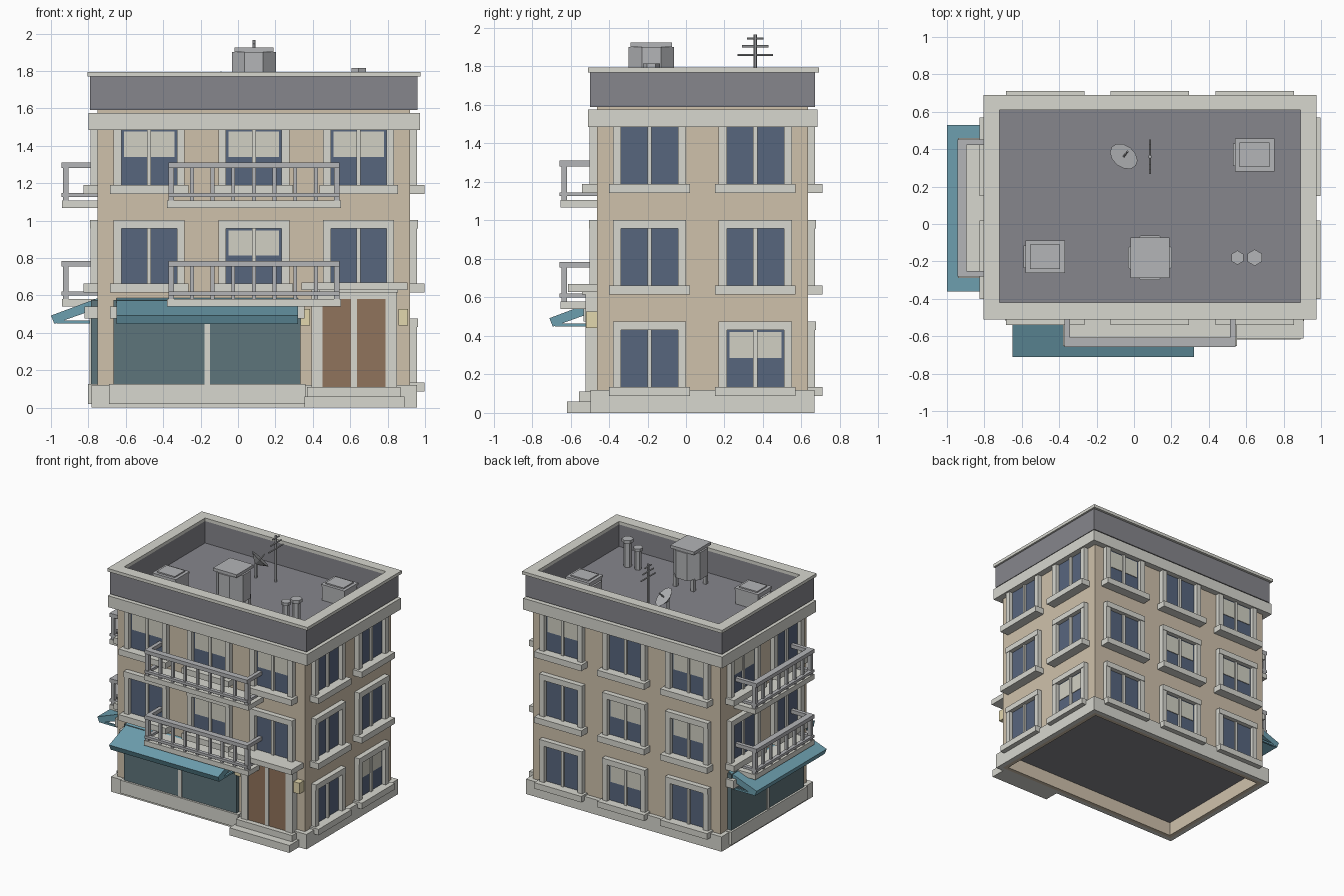
import bpy, bmesh
from math import pi, cos, sin
from mathutils import Matrix, Vector

if "Cube" in bpy.data.objects:
    bpy.data.objects.remove(bpy.data.objects["Cube"])

def mat(name, r, g, b):
    m = bpy.data.materials.new(name)
    m.diffuse_color = [(c / 255) ** 2.2 for c in (r, g, b)] + [1]
    m.use_nodes = True
    m.node_tree.nodes["Principled BSDF"].inputs["Base Color"].default_value = m.diffuse_color
    return m

WALL = mat("wall_tan", 206, 192, 170)
TRIM = mat("trim_stone", 214, 214, 206)
DARK = mat("roof_grey", 133, 133, 139)
GLASS = mat("window_glass", 88, 102, 125)
SHOP = mat("shop_glass", 94, 116, 122)
TEAL = mat("awning_teal", 108, 157, 173)
WOOD = mat("door_wood", 143, 115, 92)
CREAM = mat("blind_cream", 208, 207, 194)
LAMP = mat("lamp_yellow", 226, 214, 172)
METAL = mat("metal_grey", 178, 179, 182)

X0, X1, Y0, Y1 = -0.75, 0.92, -0.463, 0.633   # outer wall faces
parts = {}

def bm_for(name, material):
    if name not in parts:
        parts[name] = (bmesh.new(), material)
    return parts[name][0]

def box(name, material, x, y, z):
    bm = bm_for(name, material)
    c = Vector([(a + b) / 2 for a, b in (x, y, z)])
    s = Vector([abs(b - a) for a, b in (x, y, z)])
    bmesh.ops.create_cube(bm, size=1, matrix=Matrix.Translation(c) @ Matrix.Diagonal((*s, 1)))

def place(side, u, d):
    """Point on a facade: u runs along it, d is the distance out from the wall."""
    return {"front": (u, Y0 - d), "back": (u, Y1 + d),
            "right": (X1 + d, u), "left": (X0 - d, u)}[side]

def fbox(name, material, side, u, d, z):
    a, b = place(side, u[0], d[0]), place(side, u[1], d[1])
    box(f"{side}_{name}", material, (a[0], b[0]), (a[1], b[1]), z)

def ring(name, material, o, i, z):
    box(name, material, (o[0], o[1]), (o[2], i[2]), z)
    box(name, material, (o[0], o[1]), (i[3], o[3]), z)
    box(name, material, (o[0], i[0]), (i[2], i[3]), z)
    box(name, material, (i[1], o[1]), (i[2], i[3]), z)

def rod(name, material, a, b, r, n=6, r2=None):
    a, b = Vector(a), Vector(b)
    rot = (b - a).to_track_quat('Z', 'Y').to_matrix().to_4x4()
    bmesh.ops.create_cone(bm_for(name, material), cap_ends=True, segments=n, radius1=r,
                          radius2=r if r2 is None else r2, depth=(b - a).length,
                          matrix=Matrix.Translation((a + b) / 2) @ rot)

# Shell: walls, plinth, cornice, parapet, roof
wall = (X0, X1, Y0, Y1)
hole = (-0.72, 0.89, -0.42, 0.61)
ring("walls", WALL, wall, (X0 + .03, X1 - .03, Y0 + .03, Y1 - .03), (0, 1.592))
ring("plinth", TRIM, (-.784, .957, -.497, .668), wall, (0, .12))
box("floor", DARK, (X0 + .03, X1 - .03), (Y0 + .03, Y1 - .03), (.11, .125))
ring("cornice", TRIM, (-.80, .972, -.51, .682), wall, (1.485, 1.576))
ring("parapet", DARK, (-.79, .96, -.50, .67), hole, (1.59, 1.77))
ring("coping", TRIM, (-.805, .975, -.51, .69), hole, (1.77, 1.795))
box("roof_deck", DARK, hole[:2], hole[2:], (1.57, 1.594))

# Windows
def window(side, u, z, blind):
    w, h = .148, .295
    fbox("window_glass", GLASS, side, (u - w, u + w), (0, .006), (z, z + h))
    fbox("window_mullion", TRIM, side, (u - .011, u + .011), (0, .02), (z, z + h))
    for s in (-1, 1):
        fbox("window_frame", TRIM, side, (u + s * w, u + s * .19), (0, .038), (z, z + h))
    fbox("window_frame", TRIM, side, (u - .19, u + .19), (0, .042), (z + h, z + h + .045))
    fbox("window_sill", TRIM, side, (u - .21, u + .21), (0, .077), (z - .048, z))
    if blind:
        fbox("blind", CREAM, side, (u - .135, u + .135), (0, .011), (z + .15, z + .285))

COLS = {"front": (-.475, .085, .645), "back": (-.475, .085, .645),
        "right": (-.19, .36), "left": (-.19, .36)}
BLINDS = {("front", 2, 0), ("front", 2, 1), ("front", 2, 2), ("front", 1, 1), ("right", 0, 1),
          ("back", 2, 0), ("back", 2, 2), ("back", 1, 0), ("back", 1, 1), ("back", 0, 1),
          ("left", 2, 1)}
for side, cols in COLS.items():
    for floor, z in enumerate((.135, .663, 1.19)):
        if floor == 0 and side in ("front", "left"):
            continue
        for i, u in enumerate(cols):
            window(side, u, z, (side, floor, i) in BLINDS)

# Shop fronts with awnings
def shop(side, c, half, awn, reach):
    fbox("shop_glass", SHOP, side, (c - half, c + half), (0, .036), (.12, .575))
    fbox("shop_mullion", TRIM, side, (c - .015, c + .015), (0, .044), (.12, .5))
    fbox("shop_base", TRIM, side, (c - half - .025, c + half + .025), (0, .052), (.02, .125))
    fbox("shop_fascia", TRIM, side, (c - half - .02, c + half + .02), (0, .07), (.475, .54))
    bm = bm_for(side + "_awning", TEAL)
    prof = [(0, .585), (reach, .492), (reach - .018, .448), (0, .53)]
    ends = [[bm.verts.new((*place(side, c + s * awn, d), z)) for d, z in prof] for s in (-1, 1)]
    for e in ends:
        bm.faces.new(e)
    for k in range(4):
        j = (k + 1) % 4
        bm.faces.new((ends[0][k], ends[0][j], ends[1][j], ends[1][k]))
    for s in (-1, 1):
        u = c + s * (awn - .01)
        fbox("awning_arm", TEAL, side, (u - .008, u + .008), (.04, reach - .03), (.45, .465))

shop("front", -.165, .5, .485, .247)
shop("left", .085, .46, .445, .25)

# Balconies
def balcony(side, c, half, z, n):
    fbox("balcony_slab", TRIM, side, (c - half, c + half), (0, .19), (z, z + .04))
    h = half - .008
    for z0, z1, d0 in ((.215, .245, .145), (.06, .08, .165)):
        fbox("balcony_rail", METAL, side, (c - h, c + h), (d0, .195), (z + z0, z + z1))
        for s in (-1, 1):
            fbox("balcony_rail", METAL, side, (c + s * h, c + s * (h - .03)), (0, .19), (z + z0, z + z1))
    for i in range(n):
        u = c + (h - .015) * (2 * i / (n - 1) - 1)
        w = .015 if i in (0, n - 1) else .01
        fbox("balcony_baluster", METAL, side, (u - w, u + w), (.17 - w, .17 + w), (z + .04, z + .22))

for z in (.54, 1.066):
    balcony("front", .085, .465, z, 9)
    balcony("left", .085, .375, z, 8)

# Entrance
for a, b in ((.45, .61), (.63, .79)):
    fbox("door", WOOD, "front", (a, b), (0, .052), (.11, .58))
fbox("door_frame", TRIM, "front", (.605, .635), (0, .056), (.11, .58))
for a, b in ((.393, .452), (.788, .85)):
    fbox("door_frame", TRIM, "front", (a, b), (0, .06), (.11, .58))
fbox("door_frame", TRIM, "front", (.393, .85), (0, .06), (.58, .63))
fbox("door_canopy", TRIM, "front", (.34, .905), (0, .15), (.628, .67))
fbox("door_step", TRIM, "front", (.37, .87), (0, .092), (0, .11))
fbox("door_step", TRIM, "front", (.355, .89), (0, .155), (0, .06))
for u in (.36, .884):
    fbox("lamp", LAMP, "front", (u - .026, u + .026), (0, .056), (.44, .528))

# Rooftop cooling units
for i, (x, y) in enumerate(((-.475, -.175), (.645, .37))):
    n = f"cooling_unit_{i + 1}"
    box(n, METAL, (x - .1, x + .1), (y - .08, y + .08), (1.59, 1.72))
    box(n, METAL, (x - .105, x + .105), (y - .088, y + .088), (1.71, 1.725))
    box(n, METAL, (x - .08, x + .08), (y - .065, y + .065), (1.72, 1.735))
    box(n, METAL, (x - .115, x - .1), (y - .06, y + .06), (1.62, 1.69))

# Water tank on legs
tx, ty = .085, -.18
bmesh.ops.create_cone(bm_for("water_tank", METAL), cap_ends=True, segments=8, radius1=.128, radius2=.128,
                      depth=.22, matrix=Matrix.Translation((tx, ty, 1.79)) @ Matrix.Rotation(pi / 8, 4, 'Z'))
box("water_tank_lid", METAL, (tx - .105, tx + .105), (ty - .108, ty + .108), (1.9, 1.924))
for k in range(4):
    x, y = tx + .11 * cos(pi / 4 + k * pi / 2), ty + .11 * sin(pi / 4 + k * pi / 2)
    box("water_tank_leg", METAL, (x - .014, x + .014), (y - .014, y + .014), (1.59, 1.69))

# Flue pipes with caps
for x, r, top in ((.553, .026, 1.77), (.645, .032, 1.815)):
    rod("flue_pipe", METAL, (x, -.18, 1.59), (x, -.18, top - .02), r)
    rod("flue_cap", METAL, (x, -.18, top - .025), (x, -.18, top), r + .012)

# Antenna
rod("antenna_mast", METAL, (.085, .36, 1.59), (.085, .36, 1.965), .01)
for z, w in ((1.86, .092), (1.905, .068), (1.945, .042)):
    rod("antenna_bar", METAL, (.085, .36 - w, z), (.085, .36 + w, z), .006)

# Satellite dish
c, axis = Vector((-.06, .355, 1.73)), Vector((.4, .5, .65)).normalized()
rod("dish_post", METAL, (-.075, .335, 1.59), (-.075, .335, 1.71), .012)
rod("dish", METAL, c - axis * .035, c + axis * .012, .015, 12, .082)
rod("dish_feed", METAL, c, c + axis * .06, .006)

for name, (bm, material) in parts.items():
    bmesh.ops.recalc_face_normals(bm, faces=bm.faces)
    me = bpy.data.meshes.new(name)
    bm.to_mesh(me)
    bm.free()
    me.materials.append(material)
    bpy.context.collection.objects.link(bpy.data.objects.new(name, me))
